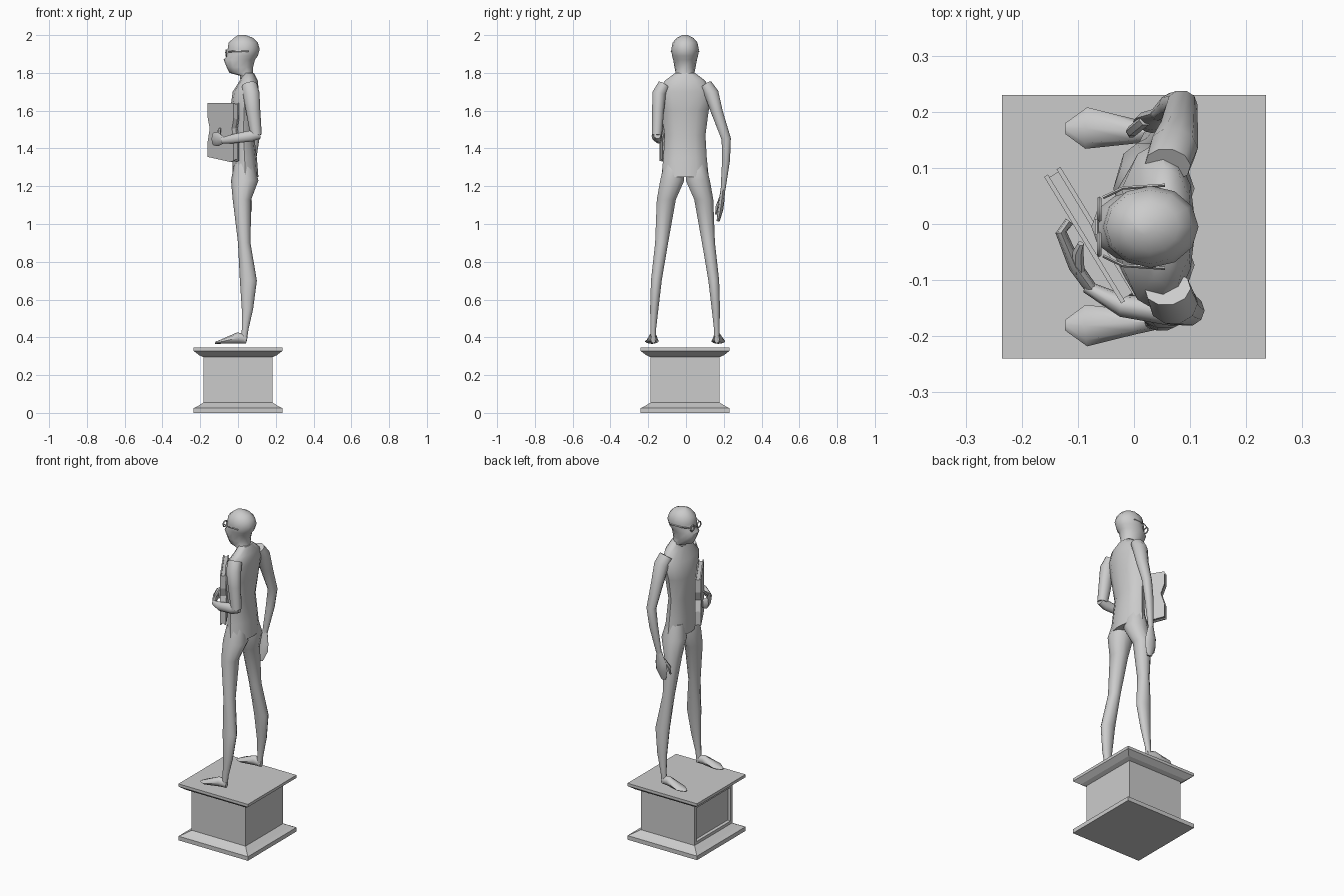
import bpy, bmesh, math
from mathutils import Vector

CY = -0.005  # plane of symmetry of figure and pedestal


def finish(bm, name, smooth=True):
    bmesh.ops.recalc_face_normals(bm, faces=bm.faces)
    me = bpy.data.meshes.new(name)
    bm.to_mesh(me)
    bm.free()
    ob = bpy.data.objects.new(name, me)
    bpy.context.collection.objects.link(ob)
    if smooth:
        bpy.ops.object.select_all(action='DESELECT')
        ob.select_set(True)
        bpy.context.view_layer.objects.active = ob
        bpy.ops.object.shade_smooth_by_angle(angle=math.radians(50))
    return ob


def loft(name, rows, n=10, ref=(0, 1, 0), axis=None):
    """Skin elliptical rings; row = x, y, z, radius across, radius along ref."""
    bm = bmesh.new()
    ref = Vector(ref)
    ctr = [Vector(r[:3]) for r in rows]
    rings = []
    for i, r in enumerate(rows):
        t = Vector(axis) if axis else (ctr[min(i + 1, len(ctr) - 1)] - ctr[max(i - 1, 0)]).normalized()
        u = t.cross(ref).normalized()
        v = t.cross(u)
        rings.append([bm.verts.new(ctr[i] + u * r[3] * math.cos(k * math.tau / n)
                                   + v * r[4] * math.sin(k * math.tau / n)) for k in range(n)])
    for a, b in zip(rings, rings[1:]):
        for k in range(n):
            bm.faces.new((a[k], a[(k + 1) % n], b[(k + 1) % n], b[k]))
    bm.faces.new(rings[0])
    bm.faces.new(rings[-1])
    return finish(bm, name)


def upright(name, rows, y=CY, n=10):
    """Horizontal rings; row = z, x front, x back, y offset, y radius."""
    s = 1 if y >= CY else -1
    return loft(name, [((a + b) / 2, CY + s * c, z, (b - a) / 2, r) for z, a, b, c, r in rows],
                n, axis=(0, 0, 1))


# pedestal with mouldings and a recessed panel on the side the figure faces
bm = bmesh.new()
rings = []
for h, z in [(.235, 0), (.235, .025), (.215, .035), (.182, .055), (.182, .295),
             (.205, .305), (.235, .328), (.235, .345)]:
    rings.append([bm.verts.new((sx * h, CY + sy * h, z)) for sx, sy in ((-1, -1), (1, -1), (1, 1), (-1, 1))])
for a, b in zip(rings, rings[1:]):
    for k in range(4):
        bm.faces.new((a[k], a[(k + 1) % 4], b[(k + 1) % 4], b[k]))
bm.faces.new(rings[0])
bm.faces.new(rings[-1])
bmesh.ops.recalc_face_normals(bm, faces=bm.faces)
panel = [f for f in bm.faces if f.normal.x < -.99 and f.calc_area() > .05]
bmesh.ops.inset_region(bm, faces=panel, thickness=.025)
bmesh.ops.inset_region(bm, faces=panel, thickness=.006, depth=-.015)
finish(bm, "pedestal", False)

# torso
upright("torso", [(1.25, -.03, .108, 0, .125), (1.35, -.03, .1, 0, .115), (1.47, -.027, .085, 0, .108),
                  (1.6, -.042, .105, 0, .125), (1.7, -.028, .11, 0, .15), (1.76, .01, .105, 0, .105),
                  (1.8, .025, .085, 0, .052)], n=12)

# head and neck
upright("head", [(1.74, .015, .09, 0, .05), (1.785, .01, .08, 0, .05), (1.8, -.045, .08, 0, .05),
                 (1.83, -.06, .08, 0, .056), (1.87, -.076, .09, 0, .063), (1.89, -.058, .105, 0, .069),
                 (1.925, -.055, .115, 0, .073), (1.96, -.05, .105, 0, .066),
                 (1.985, -.022, .08, 0, .045), (2.0, .0, .04, 0, .015)], n=12)

for side, s in (("left", -1), ("right", 1)):
    # leg
    upright(side + "_leg", [(1.32, -.02, .085, .06, .052), (1.23, -.037, .108, .068, .067),
                            (1.13, -.028, .07, .099, .053), (.9, .0, .066, .124, .036),
                            (.7, .01, .1, .152, .03), (.55, .02, .08, .163, .023),
                            (.44, .02, .055, .168, .015), (.38, .015, .047, .168, .015)], y=s)
    # foot
    loft(side + "_foot", [(.046, CY + s * .168, .39, .014, .022), (.0, CY + s * .17, .397, .022, .03),
                          (-.085, CY + s * .176, .378, .037, .012), (-.122, CY + s * .175, .37, .01, .005)],
         8, ref=(0, 0, 1))
    # glasses: lens ring and temple
    y = CY + s * .031
    loops = [(-.066 + .004 * abs(s), y + .019 * math.cos(a), 1.905 + .017 * math.sin(a))
             for a in [k * math.tau / 10 for k in range(11)]]
    loft(side + "_lens_rim", [(*p, .004, .004) for p in loops], 5, ref=(1, 0, 0))
    loft(side + "_temple", [(-.055, CY + s * .052, 1.912, .003, .004), (-.02, CY + s * .069, 1.914, .003, .004),
                            (.055, CY + s * .074, 1.914, .003, .004)], 4, ref=(0, 0, 1))
loft("glasses_bridge", [(-.066, CY - .014, 1.908, .004, .004), (-.066, CY + .014, 1.908, .004, .004)],
     5, ref=(0, 0, 1))

# hanging right arm with hand and thumb
loft("right_arm", [(.06, .105, 1.735, .042, .035), (.07, .135, 1.69, .044, .04), (.078, .165, 1.59, .036, .032),
                   (.085, .213, 1.45, .028, .026), (.07, .212, 1.34, .026, .022), (.045, .196, 1.18, .016, .013)])
loft("right_hand", [(.045, .196, 1.19, .016, .012), (.038, .188, 1.12, .036, .015),
                    (.036, .182, 1.075, .038, .015), (.032, .17, 1.015, .016, .008)], 8)
loft("right_thumb", [(.02, .185, 1.14, .012, .01), (-.004, .165, 1.09, .011, .01),
                     (-.005, .158, 1.05, .006, .005)], 6)

# bent left arm carrying the book
loft("left_upper_arm", [(.06, -.115, 1.735, .042, .035), (.07, -.142, 1.69, .044, .038),
                        (.08, -.148, 1.6, .038, .033), (.096, -.154, 1.47, .03, .028)])
loft("left_forearm", [(.115, -.152, 1.475, .02, .024), (.07, -.156, 1.466, .026, .031),
                      (-.02, -.146, 1.452, .02, .026), (-.085, -.112, 1.442, .011, .016)], ref=(0, 0, 1))
loft("left_hand", [(-.075, -.117, 1.443, .011, .017), (-.105, -.075, 1.448, .012, .036),
                   (-.13, -.015, 1.45, .01, .034), (-.115, .005, 1.45, .008, .026)], 8, ref=(0, 0, 1))
loft("left_thumb", [(-.098, -.085, 1.465, .01, .01), (-.1, -.05, 1.492, .01, .01),
                    (-.095, -.035, 1.505, .006, .006)], 6)

# book: two covers with notched edges and a slightly smaller page block
along = Vector((-.52, .854, 0))
out = Vector((-.854, -.52, 0))
mid = Vector((-.077, -.02, 1.49))
OUTLINE = [(-.132, .15), (.132, .15), (.132, .07), (.112, .015), (.132, -.05), (.132, -.135),
           (-.1, -.162), (-.132, -.155), (-.132, -.05), (-.115, .015), (-.132, .07)]


def slab(name, d0, d1, scale):
    bm = bmesh.new()
    rings = [[bm.verts.new(mid + along * s * scale + Vector((0, 0, z * scale)) + out * d)
              for s, z in OUTLINE] for d in (d0, d1)]
    a, b = rings
    n = len(a)
    for k in range(n):
        bm.faces.new((a[k], a[(k + 1) % n], b[(k + 1) % n], b[k]))
    bm.faces.new(a)
    bm.faces.new(b)
    finish(bm, name, False)


slab("book_front_cover", .009, .017, 1)
slab("book_back_cover", -.017, -.009, 1)
slab("book_pages", -.009, .009, .96)
